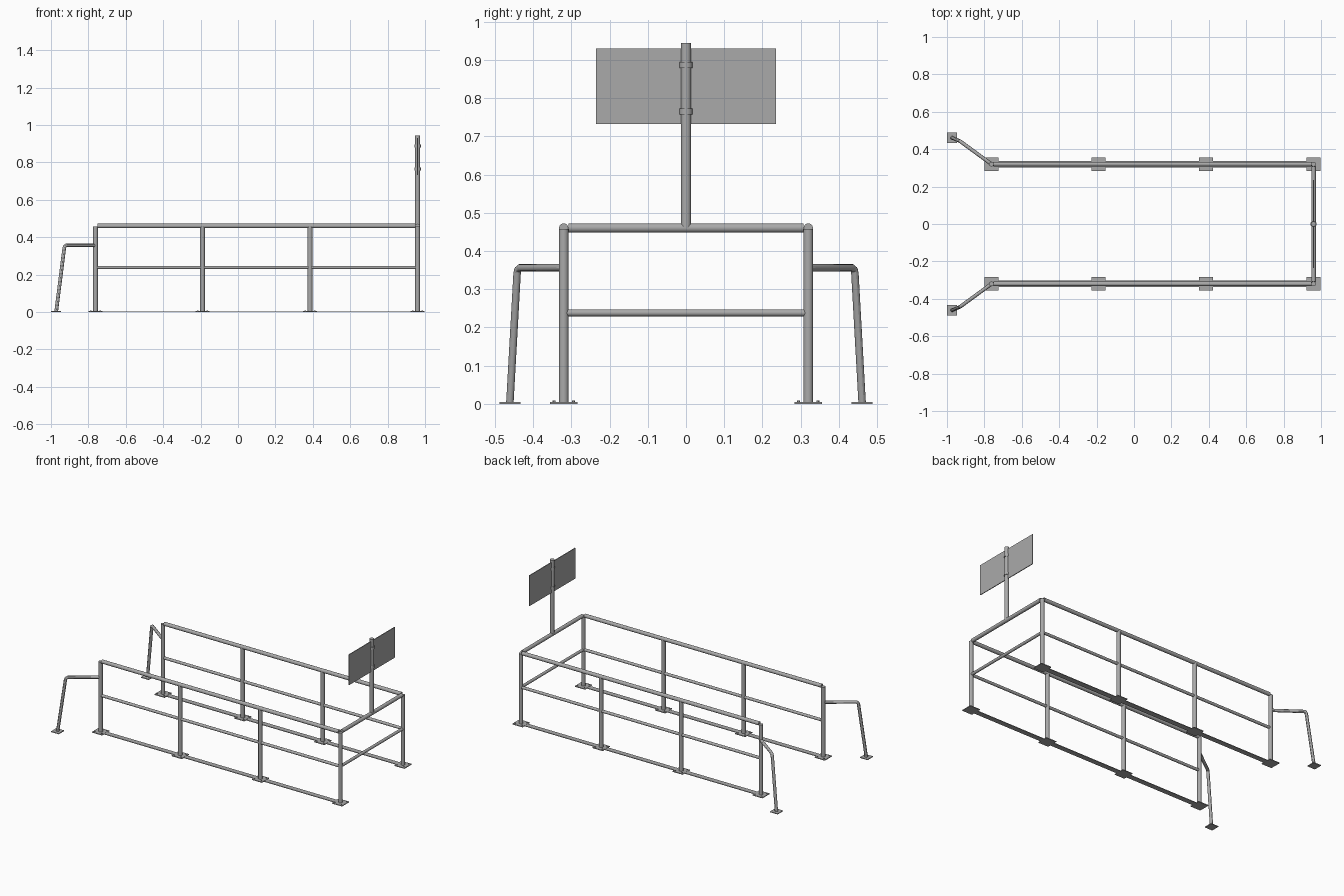
import bpy
from mathutils import Vector

cube = bpy.data.objects.get("Cube")
if cube:
    bpy.data.objects.remove(cube, do_unlink=True)

# Single galvanised metal finish
GREY = (0.40, 0.40, 0.40, 1.0)
steel = bpy.data.materials.new("galvanised_grey")
steel.use_nodes = True
steel.diffuse_color = GREY
steel.node_tree.nodes["Principled BSDF"].inputs["Base Color"].default_value = GREY


def finish(obj, name):
    obj.name = name
    obj.data.materials.append(steel)
    return obj


def tube(name, start, end, radius, sides=24):
    a, b = Vector(start), Vector(end)
    bpy.ops.mesh.primitive_cylinder_add(
        vertices=sides, radius=radius, depth=(b - a).length, location=(a + b) / 2)
    obj = bpy.context.object
    obj.rotation_euler = (b - a).to_track_quat('Z', 'Y').to_euler()
    bpy.ops.object.shade_smooth_by_angle()
    return finish(obj, name)


def box(name, center, size):
    bpy.ops.mesh.primitive_cube_add(size=1, location=center)
    obj = bpy.context.object
    obj.scale = size
    return finish(obj, name)


def bent_tube(name, points, radius):
    curve = bpy.data.curves.new(name, 'CURVE')
    curve.dimensions = '3D'
    curve.bevel_depth = radius
    curve.bevel_resolution = 4
    curve.use_fill_caps = True
    line = curve.splines.new('POLY')
    line.points.add(len(points) - 1)
    for p, co in zip(line.points, points):
        p.co = (*co, 1)
    obj = bpy.data.objects.new(name, curve)
    bpy.context.collection.objects.link(obj)
    bpy.ops.object.select_all(action='DESELECT')
    obj.select_set(True)
    bpy.context.view_layer.objects.active = obj
    bpy.ops.object.convert(target='MESH')
    obj = bpy.context.object
    bpy.ops.object.shade_smooth_by_angle()
    return finish(obj, name)


POSTS_X = (-0.762, -0.19, 0.385, 0.96)
SIDE_Y = 0.32
END_X = POSTS_X[-1]
PLATE = 0.005
TOP_Z, MID_Z = 0.46, 0.238

for label, s in (("left", 1), ("right", -1)):
    y = s * SIDE_Y

    # Posts with bolted base plates
    for i, x in enumerate(POSTS_X, 1):
        tube(f"{label}_post_{i}", (x, y, 0), (x, y, 0.458), 0.0128)
        box(f"{label}_base_plate_{i}", (x, y, PLATE / 2), (0.073, 0.073, PLATE))
        for bx in (-1, 1):
            for by in (-1, 1):
                px, py = x + bx * 0.025, y + by * 0.025
                tube(f"{label}_bolt", (px, py, PLATE), (px, py, 0.009), 0.004, 6)

    # Long rails and ground strip
    tube(f"{label}_top_rail", (POSTS_X[0] + 0.01, y, TOP_Z), (END_X - 0.01, y, TOP_Z), 0.012)
    tube(f"{label}_middle_rail", (POSTS_X[0], y, MID_Z), (END_X, y, MID_Z), 0.0092)
    box(f"{label}_ground_strip", ((POSTS_X[0] + END_X) / 2, y, 0.002),
        (END_X - POSTS_X[0], 0.034, 0.004))

    # Flared entrance guide and its foot
    bent_tube(f"{label}_entrance_guide",
              [(POSTS_X[0], y, 0.356), (-0.918, s * 0.434, 0.356),
               (-0.926, s * 0.44, 0.351), (-0.929, s * 0.442, 0.342),
               (-0.972, s * 0.461, 0.002)], 0.0098)
    box(f"{label}_guide_foot", (-0.9725, s * 0.461, PLATE / 2), (0.055, 0.055, PLATE))

# Closed end rails
tube("end_top_rail", (END_X, -0.307, TOP_Z), (END_X, 0.307, TOP_Z), 0.012)
tube("end_middle_rail", (END_X, -SIDE_Y, MID_Z), (END_X, SIDE_Y, MID_Z), 0.0092)

# Sign on its pole with two clamps
tube("sign_pole", (END_X, 0, TOP_Z), (END_X, 0, 0.944), 0.0135)
box("sign_panel", (END_X, 0, 0.831), (0.005, 0.47, 0.198))
for i, z in enumerate((0.765, 0.887), 1):
    tube(f"sign_clamp_{i}", (END_X, 0, z - 0.008), (END_X, 0, z + 0.008), 0.0172)
